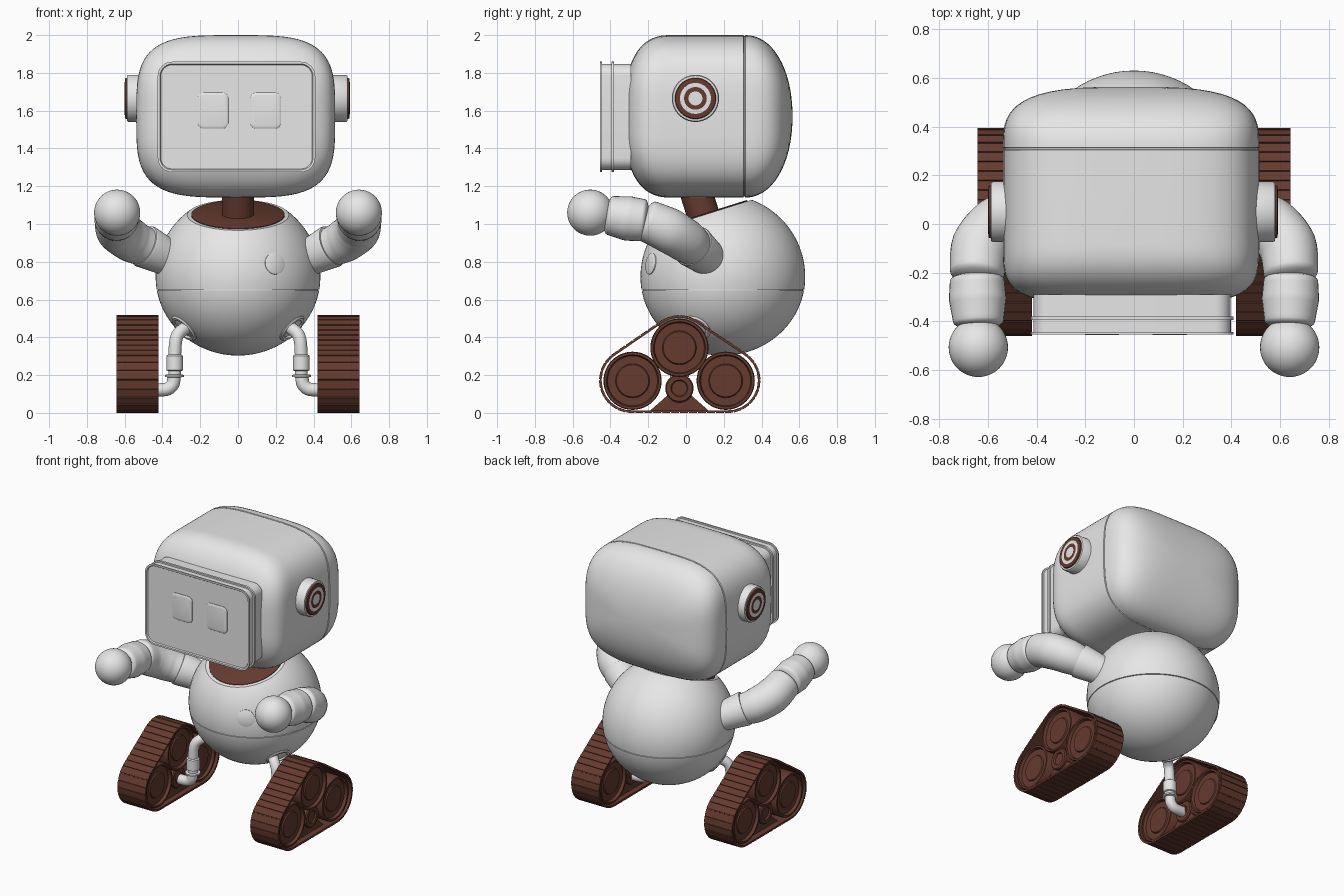
import bpy, bmesh, math
from mathutils import Vector, Quaternion

if "Cube" in bpy.data.objects:
    bpy.data.objects.remove(bpy.data.objects["Cube"])


def material(name, rgb):
    m = bpy.data.materials.new(name)
    m.use_nodes = True
    m.diffuse_color = (*rgb, 1)
    m.node_tree.nodes["Principled BSDF"].inputs["Base Color"].default_value = (*rgb, 1)
    return m


WHITE = material("shell white", (0.8, 0.8, 0.8))
BROWN = material("rubber brown", (0.13, 0.043, 0.028))
made = []


def loft(name, rings, mats, bands=None, cyclic=False, cut=None):
    """Skin closed rings of points; bands gives a material slot per strip."""
    bm = bmesh.new()
    loops = [[bm.verts.new(p) for p in ring] for ring in rings]
    n = len(loops[0])
    pairs = list(zip(loops, loops[1:]))
    if cyclic:
        pairs.append((loops[-1], loops[0]))
    for k, (a, b) in enumerate(pairs):
        for i in range(n):
            j = (i + 1) % n
            f = bm.faces.new((a[i], a[j], b[j], b[i]))
            f.material_index = bands[k] if bands else 0
    if not cyclic:
        bm.faces.new(loops[0])
        bm.faces.new(loops[-1]).material_index = bands[-1] if bands else 0
    if cut:
        geom = bm.verts[:] + bm.edges[:] + bm.faces[:]
        bmesh.ops.bisect_plane(bm, geom=geom, plane_co=cut[0], plane_no=cut[1], clear_outer=True)
        bmesh.ops.holes_fill(bm, edges=[e for e in bm.edges if e.is_boundary])
    bmesh.ops.recalc_face_normals(bm, faces=bm.faces[:])
    me = bpy.data.meshes.new(name)
    bm.to_mesh(me)
    bm.free()
    for m in mats:
        me.materials.append(m)
    ob = bpy.data.objects.new(name, me)
    bpy.context.collection.objects.link(ob)
    made.append(ob)
    return ob


def circle(center, axis_quat, r, n=40):
    return [center + axis_quat @ Vector((r * math.cos(a), r * math.sin(a), 0))
            for a in (math.tau * i / n for i in range(n))]


def lathe(name, profile, origin, axis, mats, n=40, **kw):
    """Turn (radius, height) pairs about an axis."""
    axis = Vector(axis).normalized()
    q = axis.to_track_quat('Z', 'Y')
    rings = [circle(Vector(origin) + axis * h, q, max(r, 0.001), n) for r, h in profile]
    return loft(name, rings, mats, **kw)


def tube(name, pts, radii, mat, dome=0.0, steps=6, n=32):
    """Smooth tube through points, optionally with domed ends."""
    p = [Vector(v) for v in pts]
    p = [2 * p[0] - p[1]] + p + [2 * p[-1] - p[-2]]
    path, rad = [], []
    for i in range(1, len(p) - 2):
        for s in range(steps + (i == len(p) - 3)):
            t = s / steps
            a, b, c, d = p[i - 1:i + 3]
            path.append(0.5 * (2 * b + (c - a) * t + (2 * a - 5 * b + 4 * c - d) * t * t
                               + (3 * b - a - 3 * c + d) * t ** 3))
            rad.append(radii[i - 1] * (1 - t) + radii[i] * t)
    tans = [(path[min(i + 1, len(path) - 1)] - path[max(i - 1, 0)]).normalized()
            for i in range(len(path))]
    q = tans[0].to_track_quat('Z', 'Y')
    quats = [q]
    for a, b in zip(tans, tans[1:]):
        q = a.rotation_difference(b) @ q
        quats.append(q)
    rings = [circle(c, k, r, n) for c, k, r in zip(path, quats, rad)]
    if dome:
        angles = [math.pi / 2 * k / 6 for k in range(1, 7)]
        end = lambda i, sgn: [circle(path[i] + sgn * tans[i] * dome * math.sin(a), quats[i],
                                     max(rad[i] * math.cos(a), 0.001), n) for a in angles]
        rings = end(0, -1)[::-1] + rings + end(-1, 1)
    return loft(name, rings, [mat])


def rounded_rect(cx, cz, y, w, h, r, k=8):
    pts = []
    for q, (sx, sz) in enumerate(((1, 1), (-1, 1), (-1, -1), (1, -1))):
        for i in range(k + 1):
            a = math.pi / 2 * (q + i / k)
            pts.append(Vector((cx + sx * (w - r) + r * math.cos(a), y,
                               cz + sz * (h - r) + r * math.sin(a))))
    return pts


# Head: squarish section, eased in towards front and back, groove at the seam
def head_ring(y, sx, sz, n=72):
    power = lambda v: math.copysign(abs(v) ** (2 / 3.7), v)
    return [Vector((-0.012 + 0.527 * sx * power(math.cos(a)), y, 1.57 + 0.43 * sz * power(math.sin(a))))
            for a in (math.tau * i / n for i in range(n))]


def ease(t, p):
    return (1 - t ** p) ** (1 / p)


ts = [math.sin(math.pi / 2 * i / 16) for i in range(16)] + [0.9993]
rings = [head_ring(-0.08 - 0.25 * t, ease(t, 4), ease(t, 2.5)) for t in reversed(ts)]
rings += [head_ring(y, s, s) for y, s in ((0.304, 1), (0.306, 0.988), (0.312, 0.988))]
rings += [head_ring(0.314 + 0.25 * t, ease(t, 3.2), ease(t, 2.1)) for t in ts]
loft("head", rings, [WHITE])

# Face screen with double flange and thin raised rim
frame = ((-0.29, 0.012), (-0.38, 0.012), (-0.38, 0), (-0.395, 0), (-0.395, 0.011), (-0.445, 0.011),
         (-0.445, 0), (-0.455, 0), (-0.455, 0.012), (-0.447, 0.017))
loft("face_screen", [rounded_rect(-0.008, 1.567, y, 0.417 - d, 0.292 - d, 0.075 - d) for y, d in frame], [WHITE])
for side, x in (("left", 0.147), ("right", -0.132)):
    loft(side + "_eye", [rounded_rect(x, 1.6, y, 0.081 - d, 0.095 - d, 0.032 - d)
                         for y, d in ((-0.44, 0), (-0.451, 0), (-0.454, 0.004), (-0.456, 0.014))], [WHITE])

# Body: round shell with a seam, sliced by a tilted neck plane
C, R = Vector((0, 0.195, 0.72)), 0.436
N = Vector((0, -0.301, 0.954)).normalized()
neck_base = C + N * 0.343
seam = math.asin(-0.075 / R)
profile = []
for i in range(41):
    a = -math.pi / 2 + (seam + math.pi / 2) * i / 40
    profile.append((R * math.cos(a), 0.955 * R * math.sin(a)))
profile += [(profile[-1][0] - 0.006, -0.071), (R * math.cos(seam) - 0.006, -0.068)]
for i in range(41):
    a = seam + 0.02 + (math.pi / 2 - seam - 0.02) * i / 40
    profile.append((R * math.cos(a), R * math.sin(a)))
lathe("body", profile, C, (0, 0, 1), [WHITE], n=72, cut=(neck_base, N))
lathe("neck_collar", [(0.247, -0.01), (0.247, 0.004), (0.24, 0.007)], neck_base, N, [BROWN], n=64)
lathe("neck", [(0.086, -0.02), (0.086, 0.17)], neck_base, N, [BROWN])
button_dir = Vector((0.195, -0.383, 0.07)).normalized()
lathe("chest_button", [(0.057, -0.02), (0.057, 0.004), (0.05, 0.008)], C + button_dir * 0.432, button_dir, [WHITE])

# Track outline: loop around three equal wheels, evenly resampled with grooves
WHEELS = ((-0.035, 0.345), (-0.283, 0.17), (0.21, 0.17))
BELT = ((-0.035, 0.345), (-0.288, 0.172), (0.222, 0.172))


def belt_outline(treads=46):
    raw = []
    for i in range(3):
        p, c, nx = (Vector(BELT[k % 3]) for k in (i - 1, i, i + 1))
        out = lambda u, v: math.atan2(-(v - u).x, (v - u).y)
        a0, a1 = out(p, c), out(c, nx)
        turn = (a1 - a0) % math.tau
        raw += [c + 0.168 * Vector((math.cos(a0 + turn * k / 24), math.sin(a0 + turn * k / 24)))
                for k in range(25)]
    # normals on this counter-clockwise loop point right of travel
    flip = [Vector((v.x, v.y)) for v in raw]
    lens = [(flip[(i + 1) % len(flip)] - flip[i]).length for i in range(len(flip))]
    step = sum(lens) / treads
    res = []
    for t in range(treads):
        for frac, lift in ((0, 0), (0.1, 0), (0.12, 0.005), (0.98, 0.005)):
            d, i = (t + frac) * step, 0
            while d > lens[i] and i < len(lens) - 1:
                d -= lens[i]
                i += 1
            a, b = flip[i], flip[(i + 1) % len(flip)]
            e = (b - a).normalized()
            res.append((a + e * d, Vector((e.y, -e.x)), lift))
    return res


OUTLINE = belt_outline()

for side, s in (("left", 1), ("right", -1)):
    V = lambda x, y, z: Vector((s * x, y, z))

    # Ear with concentric rings
    lathe(side + "_ear", [(0.125, 0.46), (0.125, 0.575), (0.12, 0.583), (0.109, 0.585), (0.106, 0.594),
                          (0.082, 0.596), (0.06, 0.596), (0.037, 0.596), (0.001, 0.597)],
          (-0.004, 0.05, 1.665), (s, 0, 0), [WHITE, BROWN], bands=[0, 0, 0, 1, 1, 0, 1, 0])

    # Arm: flared cuff, two bent segments and a ball hand
    cuff_a, cuff_b = V(0.33, 0.14, 0.80), V(0.5, 0.035, 0.885)
    L = (cuff_b - cuff_a).length
    lathe(side + "_cuff", [(0.09, 0), (0.115, L - 0.012), (0.112, L), (0.09, L + 0.002)],
          cuff_a, cuff_b - cuff_a, [WHITE])
    tube(side + "_upper_arm", [V(0.47, 0.05, 0.87), V(0.56, 0, 0.91), V(0.63, -0.09, 0.965), V(0.645, -0.2, 1.015)],
         [0.1, 0.115, 0.12, 0.112], WHITE, dome=0.04)
    tube(side + "_forearm", [V(0.645, -0.23, 1.02), V(0.643, -0.31, 1.03), V(0.64, -0.4, 1.045)],
         [0.112, 0.118, 0.104], WHITE, dome=0.03)
    lathe(side + "_hand", [(0.122 * math.sin(math.pi * i / 24), -0.122 * math.cos(math.pi * i / 24))
                           for i in range(25)], V(0.64, -0.507, 1.06), (0, -1, 0), [WHITE])

    # Leg: hip socket, bent pipe, sleeve and foot elbow
    hip = V(0.285, 0.05, 0.45)
    hip_dir = (hip - C).normalized()
    lathe(side + "_hip_socket", [(0.085, -0.04), (0.085, 0.005), (0.077, 0.013), (0.062, 0.013), (0.055, -0.004)],
          hip, hip_dir, [WHITE])
    tube(side + "_leg_pipe", [V(0.23, 0.06, 0.47), V(0.285, 0.0, 0.445), V(0.325, -0.03, 0.40), V(0.335, -0.035, 0.3),
                              V(0.335, -0.035, 0.2)], [0.034] * 5, WHITE, n=24)
    lathe(side + "_leg_sleeve", [(0.036, 0), (0.044, 0.004), (0.044, 0.08), (0.036, 0.086)],
          V(0.335, -0.035, 0.222), (0, 0, 1), [WHITE])
    lathe(side + "_ankle_ring", [(0.036, 0), (0.05, 0.003), (0.05, 0.013), (0.036, 0.016)],
          V(0.337, -0.035, 0.188), (0, 0, 1), [WHITE])
    tube(side + "_foot_elbow", [V(0.338, -0.035, 0.2), V(0.344, -0.035, 0.155), V(0.37, -0.035, 0.128),
                                V(0.41, -0.035, 0.122), V(0.46, -0.035, 0.122)], [0.035] * 5, WHITE, n=24)

    # Track: grooved belt, three wheels, hub and bracket
    belt = []
    for x, outer in ((0.42, 0), (0.42, 1), (0.643, 1), (0.643, 0)):
        belt.append([V(x, *(p + nrm * (lift if outer else -0.009))) for p, nrm, lift in OUTLINE])
    loft(side + "_track_belt", belt, [BROWN], cyclic=True)
    face = [(0.001, 0.012), (0.085, 0.012), (0.09, 0.02), (0.132, 0.02), (0.138, 0), (0.15, 0), (0.154, 0.006)]
    wheel = face + [(r, 0.2 - h) for r, h in reversed(face)]
    for tag, (y, z) in zip(("top", "front", "rear"), WHEELS):
        lathe(f"{side}_{tag}_wheel", wheel, V(0.432, y, z), (s, 0, 0), [BROWN], n=48)
    lathe(side + "_track_hub", [(0.04, 0), (0.04, 0.01), (0.068, 0.01), (0.075, 0.017), (0.075, 0.175), (0.068, 0.182),
                                (0.045, 0.182), (0.04, 0.172)], V(0.438, -0.035, 0.13), (s, 0, 0), [BROWN])
    loft(side + "_track_bracket", [[V(x, y, z) for y, z in ((-0.19, 0.012), (0.12, 0.012), (0.02, 0.1), (-0.09, 0.1))]
                                   for x in (0.46, 0.6)], [BROWN])

# Smooth shading with crisp edges
bpy.ops.object.select_all(action='DESELECT')
for ob in made:
    ob.select_set(True)
bpy.context.view_layer.objects.active = made[0]
bpy.ops.object.shade_smooth_by_angle(angle=math.radians(35))
